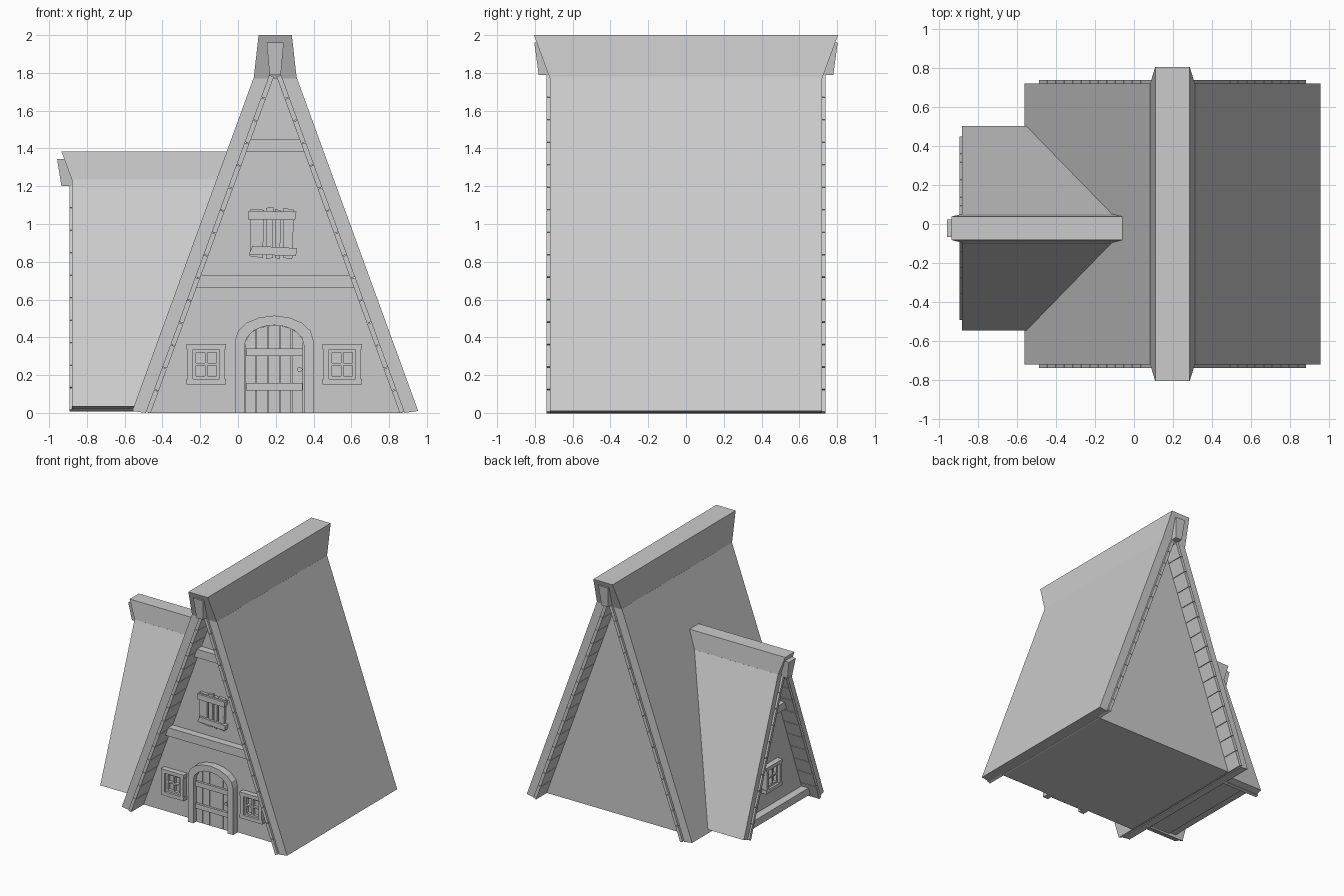
import bpy, bmesh, math
from mathutils import Matrix, Vector

if "Cube" in bpy.data.objects:
    bpy.data.objects.remove(bpy.data.objects["Cube"])

# Local frames: x across the gable, -y out of the gable, z up
MAIN = Matrix.Translation((0.197, 0, 0))
WING = Matrix.Translation((0, -0.022, 0)) @ Matrix.Rotation(-math.pi / 2, 4, 'Z')


def finish(name, bm, M):
    bmesh.ops.transform(bm, matrix=M, verts=bm.verts)
    bmesh.ops.recalc_face_normals(bm, faces=bm.faces)
    me = bpy.data.meshes.new(name)
    bm.to_mesh(me)
    bm.free()
    ob = bpy.data.objects.new(name, me)
    bpy.context.collection.objects.link(ob)
    return ob


def prism(name, M, profiles, y0, y1):
    """Extrude one or more (x, z) outlines from y0 to y1 as one object."""
    bm = bmesh.new()
    for pts in profiles:
        a = [bm.verts.new((x, y0, z)) for x, z in pts]
        b = [bm.verts.new((x, y1, z)) for x, z in pts]
        bm.faces.new(a)
        bm.faces.new(b[::-1])
        n = len(pts)
        for i in range(n):
            bm.faces.new((a[i], b[i], b[(i + 1) % n], a[(i + 1) % n]))
    return finish(name, bm, M)


def rect(x0, x1, z0, z1):
    return [(x0, z0), (x1, z0), (x1, z1), (x0, z1)]


def frustum(name, M, w0, f0, b0, z0, w1, f1, b1, z1):
    """Tapered block: half width w, front y f, back y b at heights z0 and z1."""
    bm = bmesh.new()
    for w, f, b, z in ((w0, f0, b0, z0), (w1, f1, b1, z1)):
        for x, y in ((-w, f), (w, f), (w, b), (-w, b)):
            bm.verts.new((x, y, z))
    bmesh.ops.convex_hull(bm, input=bm.verts)
    bmesh.ops.dissolve_limit(bm, angle_limit=0.01, verts=bm.verts, edges=bm.edges)
    return finish(name, bm, M)


def mirrored(pts):
    return [pts, [(-x, z) for x, z in pts]]


def lining(name, M, start, end, count, thick, y0, y1):
    """Row of boards under both roof slopes."""
    s, e = Vector(start), Vector(end)
    d = (e - s) / count
    n = Vector((-d.y, d.x)).normalized() * thick
    if n.x > 0:
        n = -n
    out = []
    for i in range(count):
        a, b = s + d * (i + 0.015), s + d * (i + 0.985)
        out += mirrored([tuple(a), tuple(b), tuple(b + n), tuple(a + n)])
    prism(name, M, out, y0, y1)


def window(name, M, cx, z, wall):
    w, h = 0.105, 0.215
    prism(name + "_frame", M, [
        rect(cx - w, cx + w, z + h - 0.03, z + h), rect(cx - w, cx + w, z, z + 0.03),
        rect(cx - w + 0.006, cx - w + 0.036, z + 0.03, z + h - 0.03),
        rect(cx + w - 0.036, cx + w - 0.006, z + 0.03, z + h - 0.03)], wall - 0.045, wall + 0.01)
    prism(name + "_sash", M, [
        rect(cx - 0.069, cx + 0.069, z + 0.03, z + 0.045),
        rect(cx - 0.069, cx + 0.069, z + h - 0.045, z + h - 0.03),
        rect(cx - 0.069, cx - 0.054, z + 0.045, z + h - 0.045),
        rect(cx + 0.054, cx + 0.069, z + 0.045, z + h - 0.045),
        rect(cx - 0.006, cx + 0.006, z + 0.045, z + h - 0.045),
        rect(cx - 0.054, cx + 0.054, z + h / 2 - 0.006, z + h / 2 + 0.006)], wall - 0.025, wall + 0.01)


# Main house: body, roof slopes, board lining, ridge
WALL = -0.575
prism("house_body", MAIN, [[(-0.675, 0), (0.675, 0), (0.025, 1.79), (-0.025, 1.79)]], WALL, 0.60)
prism("house_roof", MAIN,
      mirrored([(0.757, 0.01), (0.114, 1.775), (0.034, 1.775), (0.685, 0)]), -0.72, 0.72)
lining("house_roof_lining", MAIN, (0.685, 0.005), (0.031, 1.79), 15, 0.026, -0.738, 0.738)
frustum("house_ridge", MAIN, 0.114, -0.72, 0.72, 1.77, 0.088, -0.805, 0.805, 2.0)
frustum("house_ridge_core", MAIN, 0.03, -0.78, 0.78, 1.79, 0.045, -0.803, 0.803, 1.96)

# Front beams
for name, z, lean in (("lower_beam", 0.66, 0.365), ("upper_beam", 1.38, 0.365)):
    half = 0.665 - lean * z
    prism(name, MAIN, [[(-half, z), (half, z), (half - 0.026, z + 0.07), (-half + 0.026, z + 0.07)]],
          WALL - 0.06, WALL + 0.01)

# Arched door surround
DX = -0.005
def arch(w, spring, rise, n):
    return [(DX + w * math.cos(math.pi * i / n), spring + rise * math.sin(math.pi * i / n))
            for i in range(n + 1)]

outer = [(DX + 0.207, 0)] + arch(0.207, 0.385, 0.13, 8) + [(DX - 0.207, 0)]
inner = [(DX + 0.157, 0)] + arch(0.157, 0.36, 0.105, 8) + [(DX - 0.157, 0)]
prism("door_surround", MAIN,
      [[outer[i], outer[i + 1], inner[i + 1], inner[i]] for i in range(len(outer) - 1)],
      WALL - 0.06, WALL + 0.01)

# Door boards, cross bars and knob
def door_top(x):
    return 0.36 + 0.103 * math.sqrt(max(0, 1 - ((x - DX) / 0.157) ** 2))

boards = []
for i in range(5):
    x0 = DX - 0.155 + i * 0.062
    x1, xm = x0 + 0.058, x0 + 0.029
    boards.append([(x0, 0), (x1, 0), (x1, door_top(x1)), (xm, door_top(xm)), (x0, door_top(x0))])
prism("door_boards", MAIN, boards, WALL - 0.022, WALL + 0.01)
prism("door_bars", MAIN, [rect(DX - 0.15, DX + 0.152, 0.302, 0.342),
                          rect(DX - 0.15, DX + 0.15, 0.118, 0.158)], WALL - 0.04, WALL)
knob = [(DX + 0.135 + 0.014 * math.cos(math.tau * i / 8), 0.23 + 0.014 * math.sin(math.tau * i / 8))
        for i in range(8)]
prism("door_knob", MAIN, [knob], WALL - 0.05, WALL)

# Front windows
window("left_window", MAIN, -0.365, 0.15, WALL)
window("right_window", MAIN, 0.355, 0.15, WALL)

# Boarded-up attic opening: uneven uprights nailed to two rails
prism("attic_uprights", MAIN, [
    [(-0.135, 0.83), (-0.065, 0.82), (-0.06, 1.075), (-0.13, 1.08)],
    [(-0.05, 0.815), (-0.012, 0.82), (-0.01, 1.09), (-0.05, 1.085)],
    [(0.0, 0.82), (0.025, 0.815), (0.03, 1.07), (0.0, 1.08)],
    [(0.045, 0.82), (0.09, 0.815), (0.1, 1.075), (0.043, 1.085)]], WALL - 0.022, WALL + 0.01)
prism("attic_rails", MAIN, [
    [(-0.145, 1.025), (0.105, 1.02), (0.112, 1.065), (-0.14, 1.07)],
    [(-0.14, 0.84), (0.11, 0.83), (0.115, 0.872), (-0.12, 0.885)]], WALL - 0.038, WALL)

# Side wing: body, roof slopes, board lining, ridge
WWALL = -0.75
prism("wing_body", WING, [[(-0.46, 0.02), (0.46, 0.02), (0.02, 1.21), (-0.02, 1.21)]], WWALL, -0.1)
prism("wing_roof", WING,
      mirrored([(0.523, 0.035), (0.074, 1.235), (0.022, 1.235), (0.471, 0.02)]), -0.88, -0.08)
lining("wing_roof_lining", WING, (0.471, 0.015), (0.026, 1.205), 10, 0.024, -0.893, -0.15)
frustum("wing_ridge", WING, 0.074, -0.878, -0.03, 1.23, 0.06, -0.935, -0.03, 1.385)
frustum("wing_ridge_core", WING, 0.03, -0.935, -0.1, 1.2, 0.045, -0.958, -0.1, 1.345)

# Wing gable details
for name, z, h in (("wing_sill_beam", 0.03, 0.06), ("wing_upper_beam", 0.86, 0.06)):
    half = 0.46 - 0.372 * z
    prism(name, WING, [[(-half, z), (half, z), (half - 0.022, z + h), (-half + 0.022, z + h)]],
          WWALL - 0.065, WWALL + 0.01)
window("wing_window", WING, 0.0, 0.23, WWALL)
